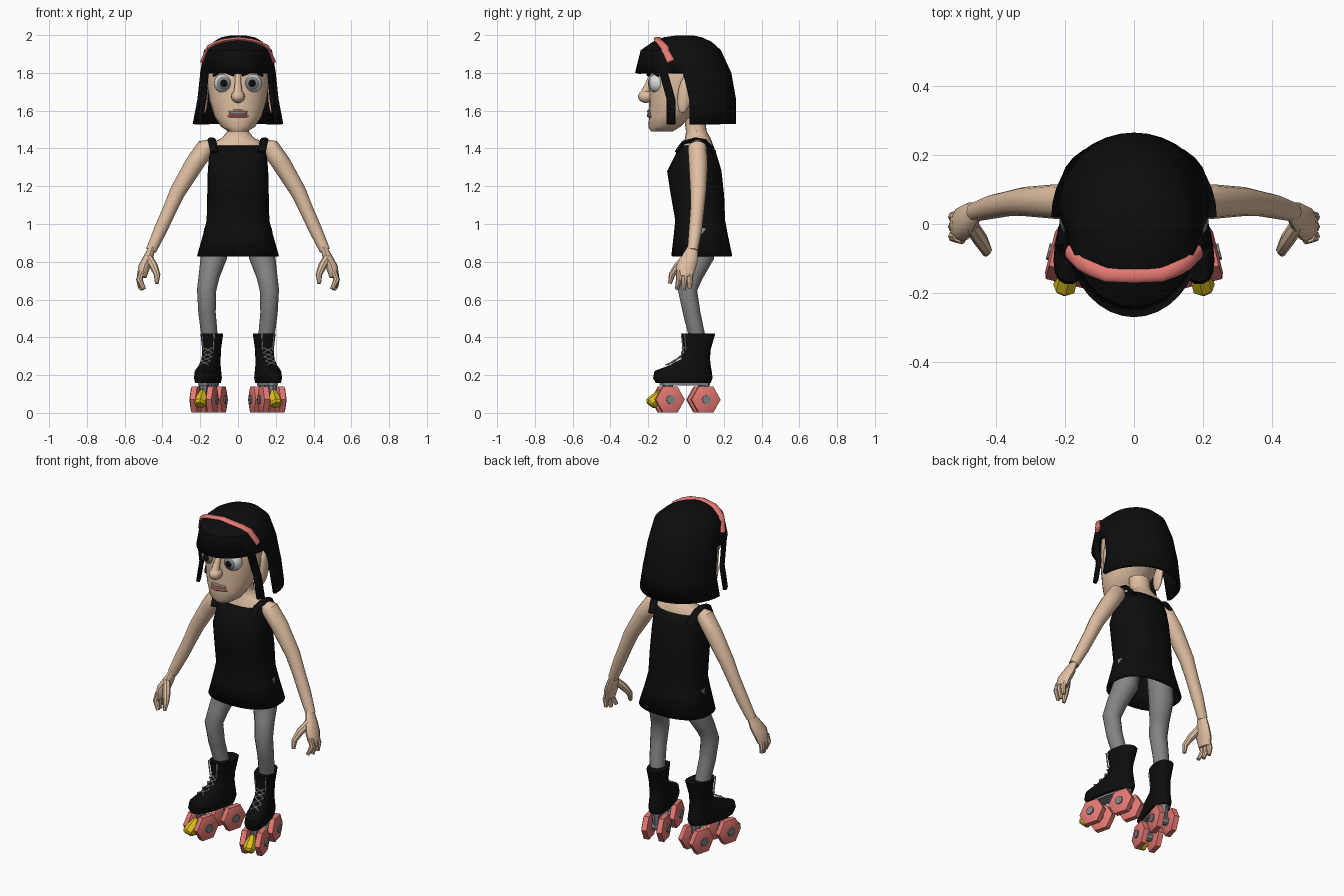
import bpy, bmesh, math
from mathutils import Vector, Matrix

if "Cube" in bpy.data.objects:
    bpy.data.objects.remove(bpy.data.objects["Cube"])

def mat(name, r, g, b):
    m = bpy.data.materials.new(name)
    m.diffuse_color = (r, g, b, 1)
    m.use_nodes = True
    m.node_tree.nodes["Principled BSDF"].inputs["Base Color"].default_value = m.diffuse_color
    return m

SKIN = mat("skin", .74, .52, .36)
BLACK = mat("black", .004, .004, .004)
PINK = mat("coral pink", .78, .19, .17)
TIGHTS = mat("tights grey", .23, .23, .23)
METAL = mat("metal grey", .22, .23, .24)
WHITE = mat("white", .70, .70, .70)
LACE = mat("lace grey", .50, .50, .50)
YELLOW = mat("yellow", .72, .52, .01)

# foot frame: toes turned outward
FOOT = Matrix.Translation((.155, 0, 0)) @ Matrix.Rotation(math.radians(14), 4, 'Z')

def finish(bm, name, mats, mirror=False, m=None):
    if m is not None:
        bm.transform(m)
    bmesh.ops.recalc_face_normals(bm, faces=bm.faces[:])
    me = bpy.data.meshes.new(name)
    bm.to_mesh(me)
    bm.free()
    ob = bpy.data.objects.new(name, me)
    bpy.context.collection.objects.link(ob)
    for k in (mats if isinstance(mats, list) else [mats]):
        me.materials.append(k)
    if mirror:
        md = ob.modifiers.new("mirror", 'MIRROR')
        md.use_mirror_merge = False
    return ob

def skin_rings(bm, rings, caps=(True, True), keep=None):
    vs = [[bm.verts.new(p) for p in r] for r in rings]
    n = len(vs[0])
    for i in range(len(vs) - 1):
        for j in range(n):
            if keep is None or keep(i, j):
                k = (j + 1) % n
                bm.faces.new((vs[i][j], vs[i][k], vs[i + 1][k], vs[i + 1][j]))
    if caps[0]:
        bm.faces.new(vs[0])
    if caps[1]:
        bm.faces.new(vs[-1])

def loft(name, rows, mats, n=20, e=2.0, caps=(True, True), keep=None, **kw):
    """rows: (z, half width, front y, back y)"""
    def pw(v):
        return math.copysign(abs(v) ** (2 / e), v)
    rings = []
    for z, hw, yf, yb in rows:
        rings.append([(hw * pw(math.cos(2 * math.pi * j / n)),
                       (yf + yb) / 2 + (yb - yf) / 2 * pw(math.sin(2 * math.pi * j / n)), z)
                      for j in range(n)])
    bm = bmesh.new()
    skin_rings(bm, rings, caps, keep)
    bmesh.ops.delete(bm, geom=[v for v in bm.verts if not v.link_faces], context='VERTS')
    return finish(bm, name, mats, **kw)

def tube(name, pts, radii, mats, n=10, ref=(0, 1, 0), flat=1.0, **kw):
    """tube along pts; radius along ref, times flat across it"""
    P = [Vector(p) for p in pts]
    if not isinstance(radii, (list, tuple)):
        radii = [radii] * len(P)
    rings = []
    for i, p in enumerate(P):
        t = (P[min(i + 1, len(P) - 1)] - P[max(i - 1, 0)]).normalized()
        a = Vector(ref)
        a = (a - t * a.dot(t)).normalized()
        b = t.cross(a)
        rings.append([p + radii[i] * (a * math.cos(2 * math.pi * j / n) + b * flat * math.sin(2 * math.pi * j / n))
                      for j in range(n)])
    bm = bmesh.new()
    skin_rings(bm, rings)
    return finish(bm, name, mats, **kw)

def ball(name, c, r, mats, rot=None, u=16, v=16, **kw):
    bm = bmesh.new()
    bmesh.ops.create_uvsphere(bm, u_segments=u, v_segments=v, radius=1)
    m = Matrix.Translation(c) @ (rot or Matrix.Identity(4)) @ Matrix.Diagonal((*r, 1))
    return finish(bm, name, mats, m=m, **kw)

# head and neck
loft("head", [(1.49, .05, -.185, -.07), (1.515, .09, -.2, -.03), (1.57, .125, -.195, .03),
              (1.65, .15, -.195, .09), (1.75, .165, -.192, .13), (1.85, .165, -.19, .15),
              (1.93, .12, -.14, .12)], SKIN, n=24)
loft("neck", [(1.56, .06, -.01, .1), (1.49, .057, 0, .11), (1.455, .085, -.005, .13),
              (1.43, .14, -.015, .14), (1.36, .14, -.03, .155)], SKIN)
ball("nose", (0, -.212, 1.675), (.036, .042, .034), SKIN)
tube("nose_bridge", [(0, -.18, 1.79), (0, -.197, 1.74), (0, -.22, 1.685)], [.015, .018, .026], SKIN)
ball("ear", (.178, -.005, 1.69), (.02, .038, .105), SKIN, rot=Matrix.Rotation(-.15, 4, 'X'), mirror=True)

# eyes, coloured in rings around the viewing direction
eye = ball("eye", (.075, -.15, 1.745), (.052, .052, .052), [WHITE, METAL, BLACK],
           rot=Matrix.Rotation(math.pi / 2, 4, 'X'), mirror=True)
for p in eye.data.polygons:
    d = p.center - Vector((.075, -.15, 1.745))
    ang = math.degrees(math.acos(-d.y / d.length))
    p.material_index = 2 if ang < 23 else 1 if ang < 45 else 0
tube("eyebrow", [(.13, -.145, 1.785), (.095, -.18, 1.812), (.06, -.193, 1.81), (.02, -.2, 1.79)],
     [.007, .012, .014, .01], BLACK, mirror=True)

# mouth
for nm, z, r, k in (("upper_lip", 1.598, .008, SKIN), ("teeth", 1.588, .007, WHITE), ("lower_lip", 1.574, .010, PINK)):
    pts = [(.1 * s, -.198 + .075 * s * s, z - .004 * s * s) for s in (-1, -.75, -.4, 0, .4, .75, 1)]
    tube(nm, pts, [.004, r, r, r, r, r, .004], k, n=8, ref=(0, 0, 1))

# hair: fringe, side locks and back are kept by column angle
def hair_keep(i, j):
    if i < 4:
        return True
    a = j * 10 + 5                      # degrees, 90 is the back
    front = a - 360 if a > 270 else 180 - a if a > 180 else 0
    return a < 180 or -30 < front < -20
hair = loft("hair", [(1.998, .04, -.05, .04), (1.988, .09, -.12, .085), (1.965, .13, -.175, .135),
                     (1.92, .18, -.24, .185), (1.80, .2, -.27, .24), (1.66, .215, -.225, .265),
                     (1.53, .24, -.225, .265)], BLACK, n=36, caps=(True, False), keep=hair_keep)
so = hair.modifiers.new("thickness", 'SOLIDIFY')
so.thickness = .02
so.offset = -1
half = [(.19, -.08, 1.86), (.156, -.115, 1.937), (.12, -.132, 1.957), (.08, -.147, 1.97)]
tube("headband", half + [(0, -.15, 1.981)] + [(-x, y, z) for x, y, z in half[::-1]],
     .021, PINK, flat=.5)

# dress with straps
dress = loft("dress", [(1.415, .14, -.03, .145), (1.36, .153, -.06, .165), (1.28, .16, -.1, .188),
                       (1.15, .163, -.08, .202), (1.02, .166, -.057, .207), (.95, .183, -.064, .22),
                       (.83, .217, -.078, .245)], BLACK, n=28, e=2.4, caps=(False, False))
so = dress.modifiers.new("thickness", 'SOLIDIFY')
so.thickness = .01
tube("strap", [(.125, -.05, 1.38), (.135, -.015, 1.43), (.14, .05, 1.448), (.14, .1, 1.44), (.125, .15, 1.38)],
     .022, BLACK, n=8, ref=(1, 0, 0), flat=.5, mirror=True)

# arms and hands
tube("arm", [(.14, .06, 1.42), (.17, .06, 1.405), (.23, .065, 1.32), (.32, .065, 1.17),
             (.36, .06, 1.08), (.41, .05, .97), (.46, .035, .86)],
     [.03, .05, .05, .042, .037, .035, .028], SKIN, n=12, mirror=True)
tube("palm", [(.455, .036, .875), (.475, .02, .82), (.498, .0, .77), (.51, -.005, .72)],
     [.028, .044, .052, .042], SKIN, n=12, flat=.6, mirror=True)
for i, (y, z) in enumerate([(.02, .66), (-.008, .65), (-.036, .655)]):
    tube("finger_%d" % (i + 1), [(.508, y, .75), (.522, y, .705), (.518 - .01 * i, y - .006 * i, z)],
         [.017, .017, .011], SKIN, n=8, mirror=True)
tube("thumb", [(.475, .0, .825), (.445, -.045, .775), (.428, -.075, .73), (.43, -.085, .685)],
     [.022, .022, .017, .01], SKIN, n=8, mirror=True)

# legs
tube("leg", [(.11, .085, .97), (.127, .08, .83), (.152, .035, .73), (.166, .008, .65),
             (.164, .03, .53), (.15, .06, .40)],
     [.07, .07, .056, .051, .046, .043], TIGHTS, n=12, mirror=True)

# boots with laces
loft("boot", [(.158, .055, -.165, .135), (.185, .06, -.18, .145), (.222, .056, -.172, .14),
              (.25, .05, -.095, .135), (.285, .047, -.025, .13), (.33, .046, -.008, .132),
              (.42, .056, -.022, .158)], BLACK, n=20, e=2.4, m=FOOT, mirror=True)
eyelets = [(-.105, .254), (-.065, .274), (-.03, .296), (-.016, .32), (-.015, .345)]
for s, nm in ((1, "lace_a"), (-1, "lace_b")):
    pts = [(s * .026 * (-1) ** i, y, z) for i, (y, z) in enumerate(eyelets)]
    for (p, q) in zip(pts, pts[1:]):
        tube(nm, [p, q], .004, LACE, n=5, ref=(0, 0, 1), m=FOOT, mirror=True)
    tube(nm + "_edge", [(s * .028, -.008, .33), (s * .034, -.016, .42)], .004, LACE, n=5, m=FOOT, mirror=True)

# skate plate, trucks, axles, wheels, toe stop
loft("skate_plate", [(.146, .04, -.145, .13), (.16, .04, -.145, .13)], METAL, n=12, e=3, m=FOOT, mirror=True)
for nm, y in (("front", -.1), ("rear", .095)):
    loft(nm + "_truck", [(.06, .018, y - .018, y + .018), (.15, .028, y - .03, y + .03)],
         METAL, n=8, m=FOOT, mirror=True)
    tube(nm + "_axle", [(-.073, y, .07), (.073, y, .07)], .024, METAL, n=8, m=FOOT, mirror=True)
    for s in (-1, 1):
        tube(nm + "_wheel", [(s * x, y, .07) for x in (.022, .029, .059, .066)],
             [.06, .079, .079, .06], PINK, n=6, m=FOOT, mirror=True)
tube("toe_stop", [(0, -.13, .115), (0, -.16, .075), (0, -.19, .05), (0, -.197, .042)], [.015, .034, .034, .024],
     YELLOW, n=7, ref=(1, 0, 0), m=FOOT, mirror=True)

# smooth shading with sharp edges kept
for ob in bpy.data.objects:
    ob.select_set(True)
    bpy.context.view_layer.objects.active = ob
bpy.ops.object.shade_smooth_by_angle(angle=math.radians(40))
